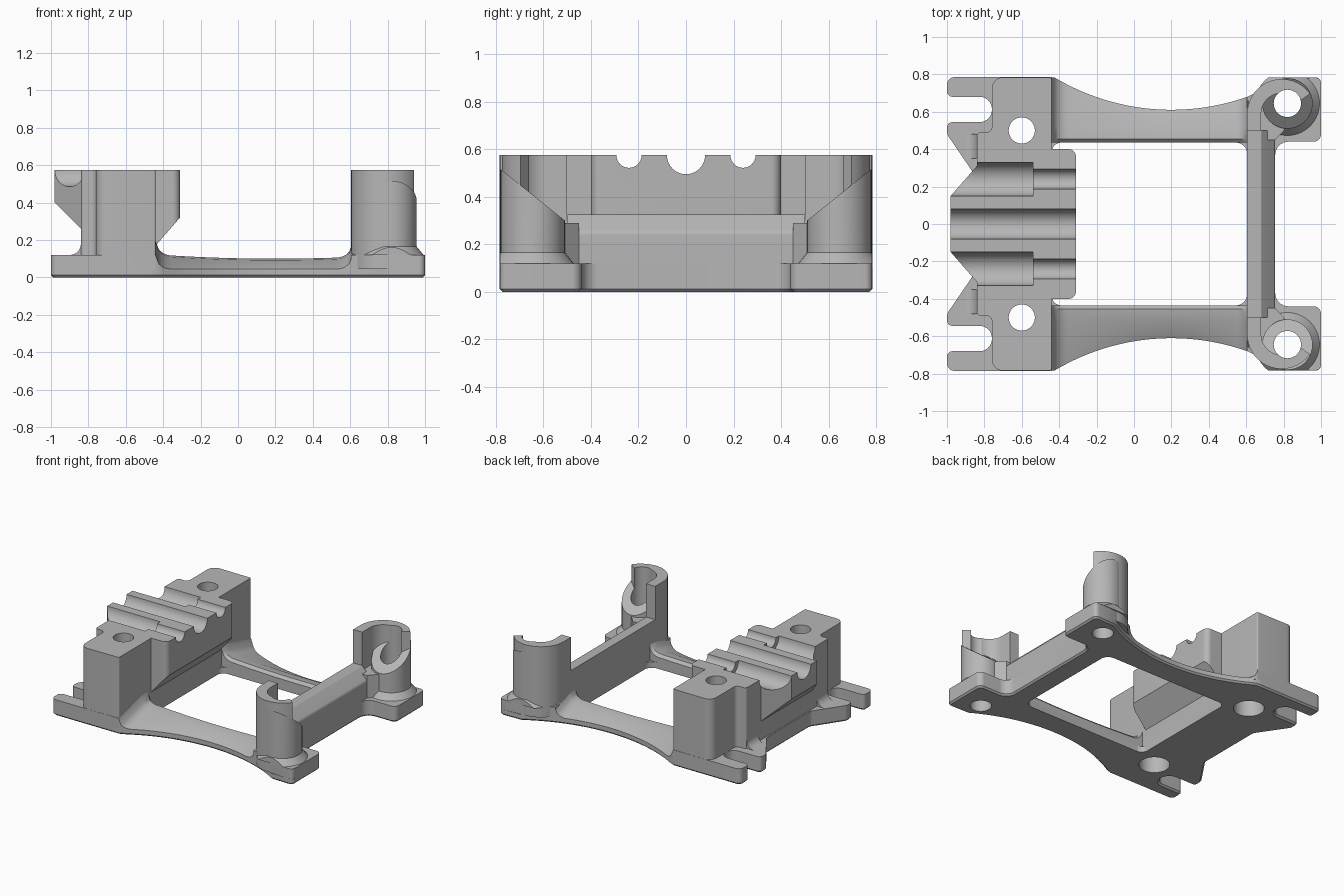
import bpy, bmesh, math
from mathutils import Vector

if "Cube" in bpy.data.objects:
    bpy.data.objects.remove(bpy.data.objects["Cube"])

grey = bpy.data.materials.new("plain grey")
grey.use_nodes = True
grey.diffuse_color = (0.47, 0.47, 0.47, 1)
grey.node_tree.nodes["Principled BSDF"].inputs["Base Color"].default_value = (0.47, 0.47, 0.47, 1)

H = 0.575      # overall height
PLATE = 0.045  # thin frame thickness
PAD = 0.12     # foot height
HOLE = (0.82, 0.645)


def finish(name, bm):
    bmesh.ops.recalc_face_normals(bm, faces=bm.faces)
    mesh = bpy.data.meshes.new(name)
    bm.to_mesh(mesh)
    bm.free()
    mesh.materials.append(grey)
    ob = bpy.data.objects.new(name, mesh)
    bpy.context.collection.objects.link(ob)
    return ob


def rounded(points, steps=7):
    """Turn (x, y, radius) corners into a filleted outline."""
    out = []
    for i, (x, y, r) in enumerate(points):
        p = Vector((x, y))
        if r == 0:
            out.append(p)
            continue
        a = (Vector(points[i - 1][:2]) - p).normalized()
        b = (Vector(points[(i + 1) % len(points)][:2]) - p).normalized()
        half = a.angle(b) / 2
        centre = p + (a + b).normalized() * (r / math.sin(half))
        start = p + a * (r / math.tan(half)) - centre
        end = p + b * (r / math.tan(half)) - centre
        for k in range(steps + 1):
            t = k / steps
            out.append(centre + (start * (1 - t) + end * t).normalized() * r)
    return out


def symmetric(half):
    return half + [(x, -y, r) for x, y, r in reversed(half)]


def prism(name, outline, lo, hi, along_y=False, chamfer=0, slices=()):
    """Extrude an outline along z (or an xz profile along y), then trim with planes."""
    bm = bmesh.new()
    place = (lambda p: (p[0], lo, p[1])) if along_y else (lambda p: (p[0], p[1], lo))
    face = bm.faces.new([bm.verts.new(place(p)) for p in outline])
    rim = list(face.edges)
    ext = bmesh.ops.extrude_face_region(bm, geom=[face], use_keep_orig=True)
    shift = (0, hi - lo, 0) if along_y else (0, 0, hi - lo)
    bmesh.ops.translate(bm, vec=shift, verts=[v for v in ext["geom"] if isinstance(v, bmesh.types.BMVert)])
    bmesh.ops.recalc_face_normals(bm, faces=bm.faces)
    if chamfer:
        bmesh.ops.bevel(bm, geom=rim, offset=chamfer, segments=1, affect='EDGES')
    for co, no in slices:
        trim(bm, co, no)
    return finish(name, bm)


def trim(bm, co, no):
    geom = bm.verts[:] + bm.edges[:] + bm.faces[:]
    cut = bmesh.ops.bisect_plane(bm, geom=geom, plane_co=co, plane_no=no, clear_outer=True)
    edges = [e for e in cut["geom_cut"] if isinstance(e, bmesh.types.BMEdge)]
    bmesh.ops.holes_fill(bm, edges=edges, sides=0)


def circle(x, y, r, n=40):
    return [(x + r * math.cos(2 * math.pi * k / n), y + r * math.sin(2 * math.pi * k / n)) for k in range(n)]


def apply(ob, kind, **settings):
    bpy.context.view_layer.objects.active = ob
    mod = ob.modifiers.new("edit", kind)
    for key, value in settings.items():
        setattr(mod, key, value)
    bpy.ops.object.modifier_apply(modifier=mod.name)


def subtract(ob, cutter):
    cutter.hide_render = True
    apply(ob, 'BOOLEAN', operation='DIFFERENCE', object=cutter, solver='EXACT')
    bpy.data.objects.remove(cutter)


def drill(ob, x, y, r, lo=-0.1, hi=1):
    subtract(ob, prism("drill", circle(x, y, r), lo, hi))


def groove(ob, y, r, x0, x1):
    """Half-round channel running along x in the top face."""
    bm = bmesh.new()
    rings = [[bm.verts.new((x, y + p, H + q)) for p, q in circle(0, 0, r)] for x in (x0, x1)]
    n = len(rings[0])
    for k in range(n):
        bm.faces.new((rings[0][k], rings[0][(k + 1) % n], rings[1][(k + 1) % n], rings[1][k]))
    for ring in rings:
        bm.faces.new(ring)
    subtract(ob, finish("groove", bm))


def mirror_y(ob):
    apply(ob, 'MIRROR', use_axis=(False, True, False), use_mirror_merge=False)


def side_y(x):
    """Concave outer edge of the side rails."""
    return min(0.785, 1.826 - math.sqrt(1.2155 ** 2 - (x - 0.2) ** 2))


# Thin frame with slotted feet and a rounded opening
left_half = [(-0.85, 0.26, 0.05), (-1, 0.48, 0.05), (-1, 0.545, 0.03), (-0.76, 0.545, 0.064),
             (-0.76, 0.68, 0.064), (-1, 0.68, 0.03), (-1, 0.785, 0.04)]
right_half = [(1, 0.785, 0.03), (1, 0.44, 0.04), (0.755, 0.44, 0.07)]
arc = [(x, side_y(x), 0) for x in [-0.48 + 1.3 * k / 32 for k in range(33)]]
frame = prism("base_frame", rounded(symmetric(left_half + arc + right_half)), 0, PLATE, chamfer=0.012)
opening = [(-0.44, 0.435, 0.05), (0.605, 0.435, 0.06), (0.605, -0.435, 0.06), (-0.44, -0.435, 0.05)]
subtract(frame, prism("opening", rounded(opening), -0.1, 0.3))

# Raised feet at both ends
left_pad = prism("slotted_feet", rounded(symmetric(left_half + [(-0.44, 0.785, 0)])), PLATE, PAD)
right_pad = prism("tower_feet", rounded(symmetric([(0.605, 0.68, 0), (0.8, 0.775, 0)] + right_half)), PLATE, PAD)

# Clamp block with forward and rear saddles
block_half = [(-0.84, 0.49, 0.02), (-0.76, 0.49, 0.03), (-0.76, 0.785, 0.06), (-0.44, 0.782, 0.01)]
block = prism("clamp_block", rounded(symmetric(block_half)), PAD, H)
outer_saddle = prism("outer_saddle", rounded(symmetric([(-0.98, 0.15, 0), (-0.84, 0.31, 0)])), 0.2, H,
                     slices=[((-0.98, 0, 0.40), (-1, 0, -1))])
inner_saddle = prism("inner_saddle", rounded(symmetric([(-0.44, 0.40, 0), (-0.31, 0.40, 0.04)])), 0.16, H,
                     slices=[((-0.31, 0, 0.32), (0.15, 0, -0.13))])
for part in (block, outer_saddle, inner_saddle):
    groove(part, 0, 0.08, -1.1, -0.2)
    for s in (1, -1):
        if part != inner_saddle:
            groove(part, s * 0.24, 0.09, -1.1, -0.54)
        if part != outer_saddle:
            groove(part, s * 0.24, 0.053, -0.6, -0.2)

# Bolt holes with wide pockets underneath
for s in (1, -1):
    for part in (frame, left_pad, block):
        drill(part, -0.6, s * 0.5, 0.07)
        drill(part, -0.6, s * 0.5, 0.105, -0.1, 0.2)

# Concave fillet between the block and the slotted feet
curve = [(-0.90 + 0.06 * math.sin(t), PAD + 0.06 * (1 - math.cos(t))) for t in [k * math.pi / 16 for k in range(9)]]
foot_fillet = prism("foot_fillet", curve + [(-0.84, PAD)], 0.35, 0.48, along_y=True)
mirror_y(foot_fillet)

# Side rails: thin outer edge, higher inner edge, curving up at the ends
bm = bmesh.new()
sections = []
for k in range(61):
    x = -0.44 + 1.07 * k / 60
    z = 0.10 + 0.02 * ((x - 0.2) / 0.6) ** 2
    rise = 0
    for gap in (x + 0.44, 0.61 - x):
        if gap < 0.08:
            rise = 0.07 * (1 - math.sqrt(1 - (1 - max(gap, 0) / 0.08) ** 2))
    z += rise
    ring = [(0.435, PLATE), (0.435, z - 0.02), (0.455, z), (0.52, z - 0.008),
            (side_y(x), PLATE + rise), (side_y(x), PLATE - 0.005)]
    sections.append([bm.verts.new((x, y, h)) for y, h in ring])
for a, b in zip(sections, sections[1:]):
    for i in range(6):
        bm.faces.new((a[i], a[(i + 1) % 6], b[(i + 1) % 6], b[i]))
bm.faces.new(sections[0])
bm.faces.new(sections[-1])
rails = finish("side_rails", bm)
mirror_y(rails)

# Crossbar between the towers
bar = [(0.605, PAD, 0), (0.755, PAD, 0), (0.755, 0.25, 0.03), (0.68, 0.325, 0.01), (0.605, 0.325, 0)]
crossbar = prism("crossbar", rounded(bar), -0.5, 0.5, along_y=True)

# Open curved tower walls
angles = [math.radians(180 - 145 * k / 28) for k in range(29)]
sweep = lambda r: [(0.79 + r * math.cos(a), 0.59 + r * math.sin(a)) for a in angles]
wall = prism("tower_walls", [(0.605, 0.5)] + sweep(0.185) + sweep(0.11)[::-1] + [(0.68, 0.5)], PLATE, H)

# Screw bosses with slanted tops, flared feet and a web to the crossbar
boss = prism("screw_bosses", circle(*HOLE, 0.135), PAD, H, slices=[((0.8, 0.66, 0.42), (0, -0.8, 1))])
web = prism("tower_webs", [(0.61, 0.45), (0.755, 0.45), (0.83, 0.53), (0.8, 0.74), (0.68, 0.72), (0.61, 0.6)],
            PAD, 0.29)
bm = bmesh.new()
bmesh.ops.create_cone(bm, cap_ends=True, segments=40, radius1=0.172, radius2=0.135, depth=0.045)
bmesh.ops.translate(bm, vec=(*HOLE, PAD + 0.0225), verts=bm.verts)
trim(bm, (0, 0.783, 0), (0, 1, 0))
flare = finish("boss_flares", bm)
for part in (wall, boss, web, flare):
    drill(part, *HOLE, 0.073)
    mirror_y(part)
for part in (frame, right_pad):
    for s in (1, -1):
        drill(part, HOLE[0], s * HOLE[1], 0.073)

# Smooth the curved surfaces, keep hard edges
parts = (frame, left_pad, right_pad, block, outer_saddle, inner_saddle, foot_fillet, rails,
         crossbar, wall, boss, web, flare)
for ob in bpy.context.view_layer.objects:
    ob.select_set(ob in parts)
bpy.context.view_layer.objects.active = frame
bpy.ops.object.shade_smooth_by_angle(angle=math.radians(30))
